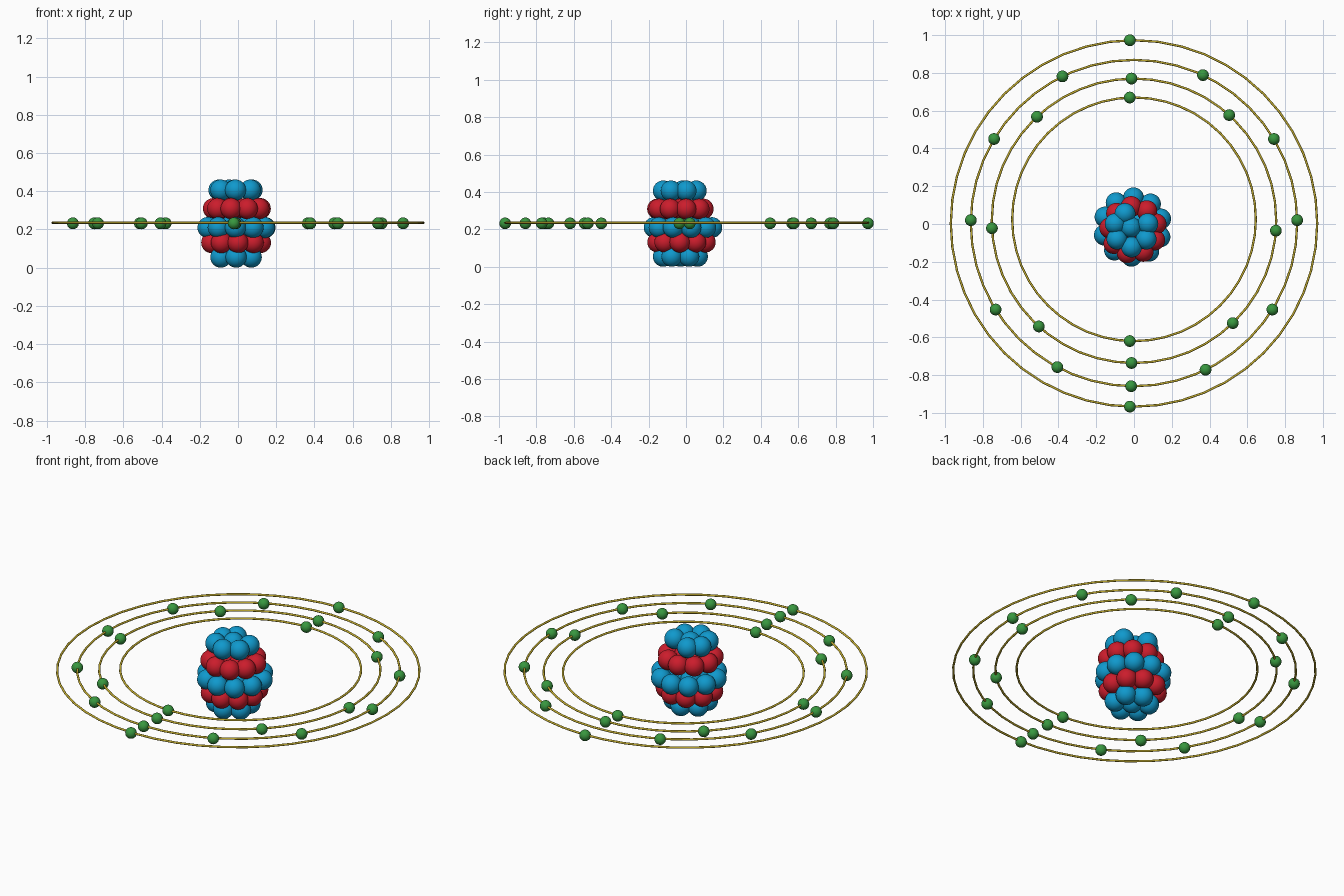
import bpy
from math import radians, cos, sin

cube = bpy.data.objects.get("Cube")
if cube:
    bpy.data.objects.remove(cube, do_unlink=True)


def make_material(name, rgb):
    mat = bpy.data.materials.new(name)
    mat.use_nodes = True
    colour = (*rgb, 1.0)
    mat.diffuse_color = colour
    mat.node_tree.nodes["Principled BSDF"].inputs["Base Color"].default_value = colour
    return mat


BLUE = make_material("neutron blue", (0.005, 0.32, 0.61))
RED = make_material("proton red", (0.6, 0.012, 0.025))
GREEN = make_material("electron green", (0.04, 0.31, 0.05))
GOLD = make_material("orbit gold", (0.55, 0.42, 0.03))


def finish(name, mat):
    obj = bpy.context.object
    obj.name = name
    obj.data.materials.append(mat)
    bpy.ops.object.shade_smooth()
    return obj


def ball(name, mat, radius, x, y, z):
    bpy.ops.mesh.primitive_uv_sphere_add(
        segments=32, ring_count=16, radius=radius, location=(x, y, z))
    return finish(name, mat)


def polar(centre, radius, degrees):
    a = radians(degrees)
    return centre[0] + radius * cos(a), centre[1] + radius * sin(a)


def even(count, start):
    return [start + i * 360 / count for i in range(count)]


# Nucleus: stacked layers, each a ring of balls around a smaller core ring
def nucleus_layer(name, mat, centre, z, radius, angles, core_radius, core_angles):
    for i, a in enumerate(angles):
        ball(f"{name}_{i + 1}", mat, NUCLEON, *polar(centre, radius, a), z)
    for i, a in enumerate(core_angles):
        ball(f"{name}_core_{i + 1}", mat, NUCLEON, *polar(centre, core_radius, a), z)


NUCLEON = 0.055
nucleus_layer("bottom_neutron", BLUE, (-0.01, -0.03), 0.055, 0.092, even(6, -90), 0, [0])
nucleus_layer("lower_proton", RED, (-0.012, -0.022), 0.131, 0.13, even(9, 75), 0.04, even(2, 0))
nucleus_layer("middle_neutron", BLUE, (-0.008, -0.016), 0.21, 0.155, even(10, 88), 0.06, even(4, 45))
nucleus_layer("upper_proton", RED, (-0.004, -0.032), 0.309, 0.125, even(9, 95), 0.04, even(2, 0))
nucleus_layer("top_neutron", BLUE, (-0.013, -0.03), 0.406, 0.092,
              [-90, -33, 20, 112, 160, 213], 0.014, [110])

# Orbits: thin rings carrying electrons at the listed angles
ORBIT_Z = 0.235
orbits = [
    ("inner_orbit", 0.645, 0.025, [92, 268]),
    ("second_orbit", 0.753, 0.017, [91, 133, 183, 228, 269, 314, 356, 48]),
    ("third_orbit", 0.864, 0.005,
     [1, 31, 65, 116, 149, 179, 212, 242, 269, 296, 328]),
    ("outer_orbit", 0.97, 0.003, [91.3, 268.7]),
]
for name, radius, shift, angles in orbits:
    bpy.ops.mesh.primitive_torus_add(
        major_radius=radius, minor_radius=0.006, major_segments=48,
        minor_segments=10, location=(0, shift, ORBIT_Z))
    finish(name, GOLD)
    for i, a in enumerate(angles):
        ball(f"{name}_electron_{i + 1}", GREEN, 0.031,
             *polar((0, shift), radius, a), ORBIT_Z - 0.003)
